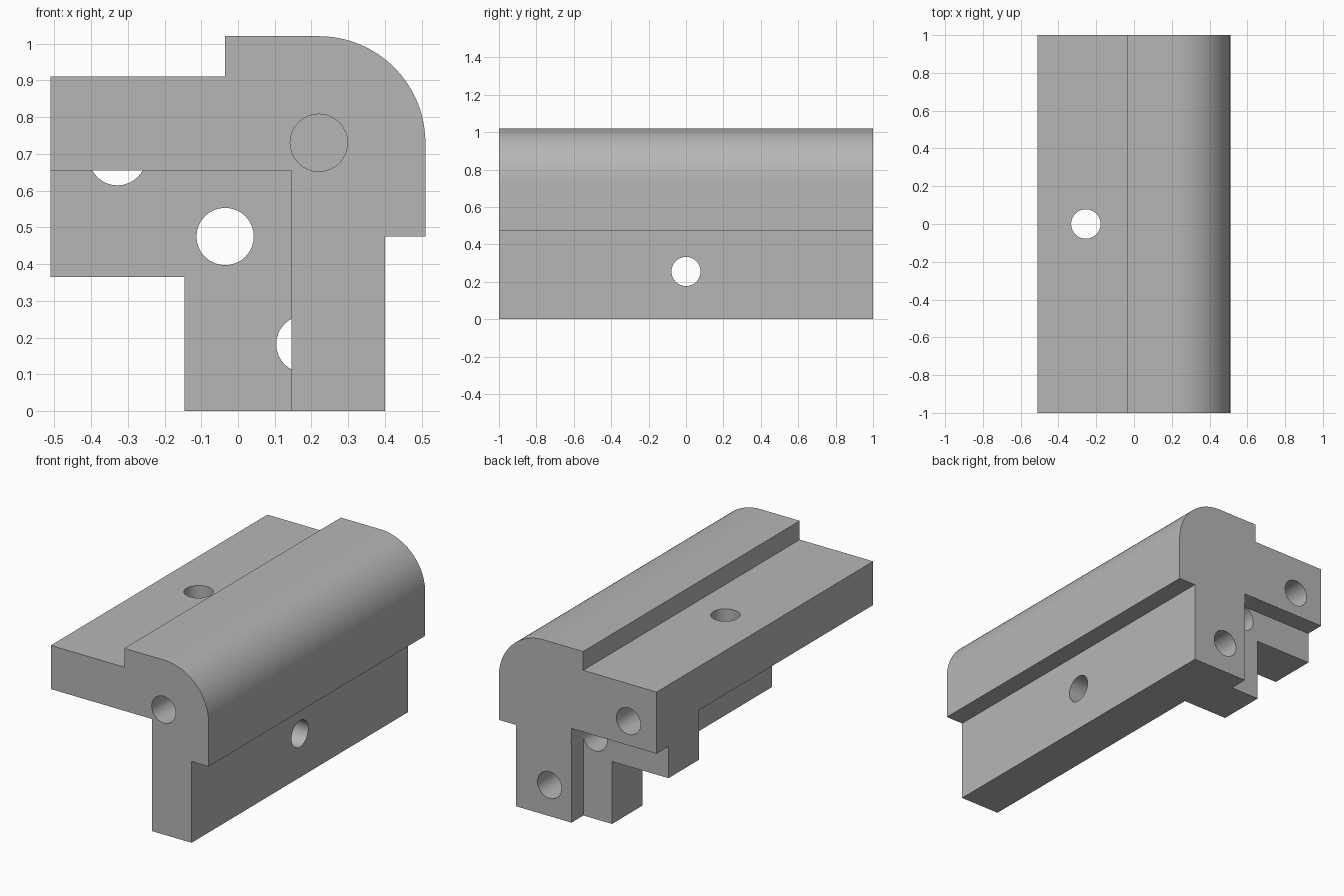
import bpy, bmesh, math
from mathutils import Vector, Matrix

cube = bpy.data.objects.get("Cube")
if cube:
    bpy.data.objects.remove(cube, do_unlink=True)

# Single matte grey
grey = bpy.data.materials.new("plain_grey")
grey.use_nodes = True
colour = (0.47, 0.47, 0.47, 1)
grey.diffuse_color = colour
grey.node_tree.nodes["Principled BSDF"].inputs["Base Color"].default_value = colour


def make_object(name, bm):
    bmesh.ops.recalc_face_normals(bm, faces=bm.faces)
    mesh = bpy.data.meshes.new(name)
    bm.to_mesh(mesh)
    bm.free()
    mesh.materials.append(grey)
    obj = bpy.data.objects.new(name, mesh)
    bpy.context.collection.objects.link(obj)
    return obj


def prism(name, outline, y0, y1):
    """Extrude an (x, z) outline along y."""
    bm = bmesh.new()
    face = bm.faces.new([bm.verts.new((x, y0, z)) for x, z in outline])
    new = bmesh.ops.extrude_face_region(bm, geom=[face])["geom"]
    moved = [g for g in new if isinstance(g, bmesh.types.BMVert)]
    bmesh.ops.translate(bm, verts=moved, vec=(0, y1 - y0, 0))
    return make_object(name, bm)


def drill(name, start, end, radius=0.078):
    """Cylinder between two points."""
    a, b = Vector(start), Vector(end)
    turn = (b - a).to_track_quat('Z', 'Y').to_matrix().to_4x4()
    bm = bmesh.new()
    bmesh.ops.create_cone(bm, cap_ends=True, segments=32, radius1=radius,
                          radius2=radius, depth=(b - a).length,
                          matrix=Matrix.Translation((a + b) / 2) @ turn)
    return make_object(name, bm)


def corner_cutter(name, x, z, y0, y1):
    """Box that removes everything inside the inner corner (x, z)."""
    return prism(name, [(-0.8, -0.3), (x, -0.3), (x, z), (-0.8, z)], y0, y1)


# Angle profile: two stepped legs joined by a rounded outer corner
cx, cz, r = 0.22, 0.73, 0.29
arc = [(cx + r * math.cos(t), cz + r * math.sin(t))
       for t in [math.pi / 2 * i / 24 for i in range(25)]]
outline = [(-0.145, 0), (0.4, 0), (0.4, 0.475), (0.51, 0.475)] + arc + [
    (-0.035, 1.02), (-0.035, 0.91), (-0.51, 0.91), (-0.51, 0.365), (-0.145, 0.365)]
body = prism("corner_bracket", outline, -1, 1)

# Thin legs in front, thicker legs at the back, full web between them
cutters = [
    corner_cutter("front_recess", 0.145, 0.655, -1.2, 0.61),
    corner_cutter("back_recess", 0.04, 0.55, 0.89, 1.2),
    drill("web_hole", (-0.035, 0.4, 0.475), (-0.035, 1.2, 0.475)),
    drill("upper_pin_hole", (-0.328, 0.45, 0.692), (-0.328, 1.2, 0.692)),
    drill("lower_pin_hole", (0.182, 0.45, 0.182), (0.182, 1.2, 0.182)),
    drill("corner_pin_hole", (cx, -1.2, cz), (cx, -0.45, cz)),
    drill("upper_screw_hole", (-0.255, 0, 0.5), (-0.255, 0, 1.2)),
    drill("side_screw_hole", (0, 0, 0.255), (0.8, 0, 0.255)),
]
bpy.ops.object.select_all(action='DESELECT')
bpy.context.view_layer.objects.active = body
body.select_set(True)
for cutter in cutters:
    mod = body.modifiers.new(cutter.name, 'BOOLEAN')
    mod.operation = 'DIFFERENCE'
    mod.solver = 'EXACT'
    mod.object = cutter
    bpy.ops.object.modifier_apply(modifier=mod.name)
    bpy.data.objects.remove(cutter, do_unlink=True)

bpy.ops.object.shade_smooth_by_angle(angle=math.radians(30))
